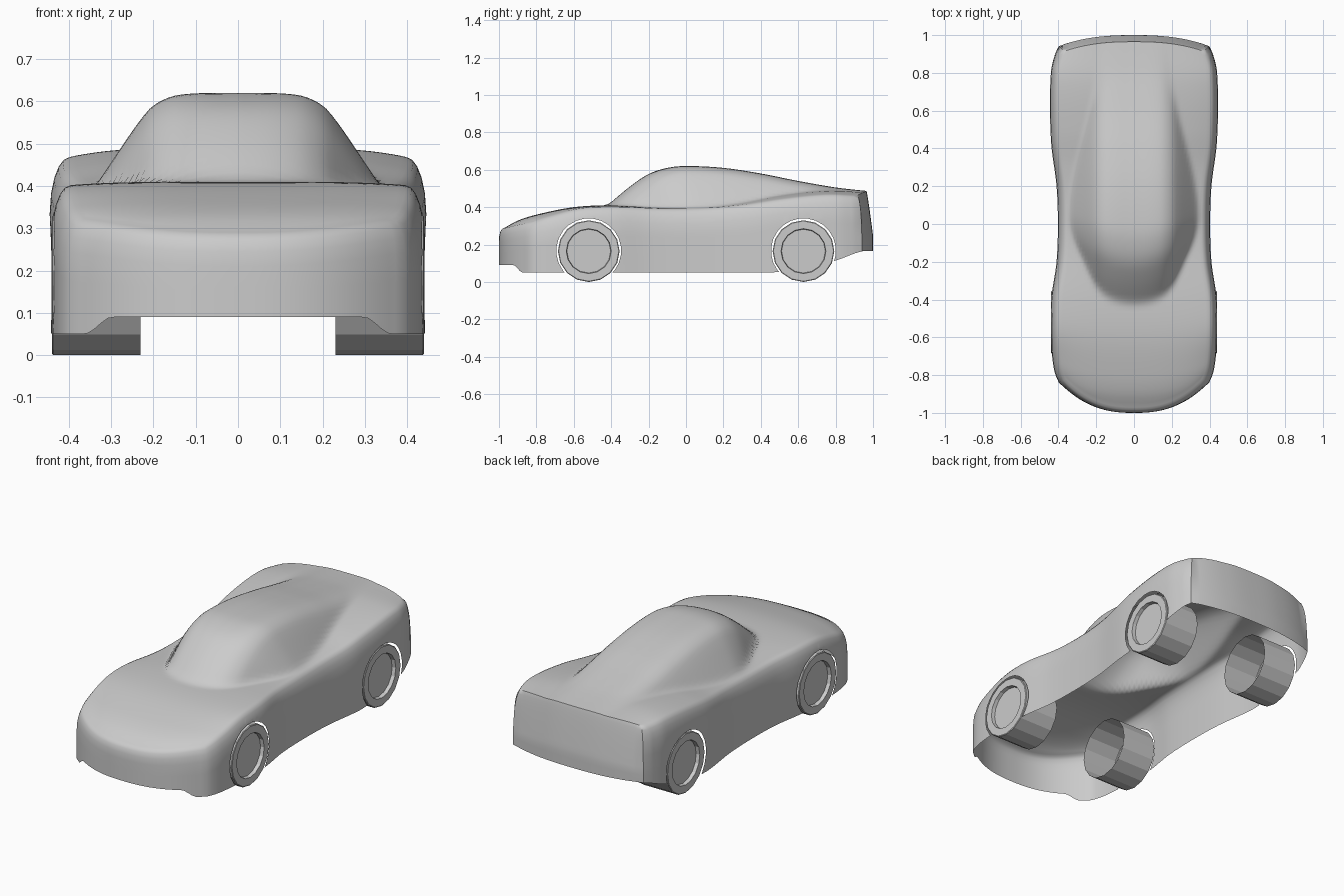
import bpy, bmesh, math
from mathutils import Vector

if "Cube" in bpy.data.objects:
    bpy.data.objects.remove(bpy.data.objects["Cube"])


def curve(pts, t):
    """Smooth curve through (t, value) points."""
    n = len(pts)
    if t <= pts[0][0]:
        return pts[0][1]
    if t >= pts[-1][0]:
        return pts[-1][1]
    k = max(i for i in range(n - 1) if pts[i][0] <= t)

    def slope(i):
        a, b = pts[max(i - 1, 0)], pts[min(i + 1, n - 1)]
        return (b[1] - a[1]) / (b[0] - a[0])
    (x0, y0), (x1, y1) = pts[k], pts[k + 1]
    h = x1 - x0
    s = (t - x0) / h
    return (y0 * (2*s**3 - 3*s*s + 1) + y1 * (3*s*s - 2*s**3)
            + h * slope(k) * (s**3 - 2*s*s + s) + h * slope(k + 1) * (s**3 - s*s))


def step(a, b, t):
    t = min(max((t - a) / (b - a), 0), 1)
    return t * t * (3 - 2 * t)


def smooth_max(a, b, k=0.02):
    h = max(k - abs(a - b), 0) / k
    return max(a, b) + h * h * k / 4


# Profiles: plan half-width, deck height, roof height, cabin side fall-off, lower edge
WIDTH = [(-.86, .385), (-.82, .407), (-.75, .427), (-.6, .44), (-.4, .438), (-.2, .41),
         (0, .403), (.2, .41), (.45, .44), (.8, .44), (.94, .405)]
DECK = [(-.97, .29), (-.9, .328), (-.8, .36), (-.6, .4), (-.4, .41), (-.1, .4),
        (.1, .405), (.3, .43), (.5, .465), (.75, .49), (.965, .482)]
ROOF = [(-.8, .1), (-.55, .3), (-.42, .41), (-.3, .51), (-.2, .577), (-.1, .61), (0, .62),
        (.2, .61), (.4, .58), (.6, .54), (.8, .505), (.965, .482)]
FALL = [(0, 0), (.14, .005), (.2, .03), (.235, .07), (.27, .12), (.31, .18),
        (.34, .225), (.45, .4)]
BOTTOM = [(.45, .05), (.55, .06), (.8, .115), (.93, .162), (1, .165)]
WHEEL_Y, WHEEL_R = (-.52, .628), .165


def top_point(u, c):
    """Upper body surface, with bowed nose and tail."""
    shift = .15 * (1 - step(-.97, -.4, c)) - .05 * step(.7, .965, c)
    y = c + shift * abs(u) ** 2.5
    x = u * (curve(WIDTH, c + shift) - .045)
    deck = curve(DECK, (c + y) / 2) - (.008 + .014 * step(0, .5, y)) * u ** 4
    bow = 1.47 * x * x * (1 - step(-.25, .25, y))
    cabin = curve(ROOF, y - bow) - curve(FALL, abs(x))
    return Vector((x, y, smooth_max(deck, cabin)))


def round_off(t):
    return math.sqrt(1 - (1 - t) ** 2) if t < 1 else 1


def outset(n, drop):
    """How far the wall stands out below the shoulder edge."""
    side = .045 * round_off(drop / .13)
    end = .03 * round_off(drop / .06) if n.y < 0 else .035 * min(1, drop / .24) ** .85
    return n.x ** 2 * side + n.y ** 2 * end


def lower_edge(x, y):
    if y < -.75:
        return .05 + .04 * (1 - step(.3, .365, abs(x)))
    return curve(BOTTOM, y)


def cut_arch(bm, cy, cz, r, sides=24):
    """Open a round wheel arch in both side walls."""
    mid = Vector((0, cy, cz))

    def flat(p):
        return Vector((0, p.y - cy, p.z - cz))
    normals = [Vector((0, math.cos(a), math.sin(a)))
               for a in (2 * math.pi * k / sides for k in range(sides))]
    for n in normals:
        faces = []
        for f in bm.faces:
            m = f.calc_center_median()
            if abs(m.x) < .3 or flat(m).length > r + .06 or flat(m).length < r - .06:
                continue
            if flat(m).normalized().dot(n) > math.cos(math.radians(24)):
                d = [flat(v.co).dot(n) - r for v in f.verts]
                if min(d) < 0 < max(d):
                    faces.append(f)
        geom = set(faces)
        for f in faces:
            geom.update(f.edges)
            geom.update(f.verts)
        if faces:
            bmesh.ops.bisect_plane(bm, geom=list(geom), dist=1e-5,
                                   plane_co=mid + n * r, plane_no=n)
    inside = []
    for f in bm.faces:
        m = f.calc_center_median()
        if abs(m.x) > .3 and all(flat(m).dot(n) < r for n in normals):
            inside.append(f)
    bmesh.ops.delete(bm, geom=inside, context='FACES')


def finish(bm, name, angle):
    me = bpy.data.meshes.new(name)
    bm.to_mesh(me)
    bm.free()
    ob = bpy.data.objects.new(name, me)
    bpy.context.collection.objects.link(ob)
    bpy.ops.object.select_all(action='DESELECT')
    ob.select_set(True)
    bpy.context.view_layer.objects.active = ob
    bpy.ops.object.shade_smooth_by_angle(angle=math.radians(angle))
    return ob


# Body shell: top surface
bm = bmesh.new()
M, N = 84, 48
grid = [[bm.verts.new(top_point(-1 + 2 * j / N, -.97 + 1.935 * i / M))
         for j in range(N + 1)] for i in range(M + 1)]
for i in range(M):
    for j in range(N):
        bm.faces.new((grid[i][j], grid[i][j+1], grid[i+1][j+1], grid[i+1][j]))

# Body shell: walls hanging from the rim
rim = (grid[0] + [grid[i][N] for i in range(1, M + 1)]
       + grid[M][N-1::-1] + [grid[i][0] for i in range(M - 1, 0, -1)])
count = len(rim)
columns = []
for k, v in enumerate(rim):
    t = rim[(k + 1) % count].co - rim[k - 1].co
    n = Vector((t.y, -t.x, 0)).normalized()
    foot = v.co + n * .04
    full = v.co.z - lower_edge(foot.x, foot.y)
    drops = [.006, .02, .045, .08, .13]
    drops += [.13 + (full - .13) * s / 8 for s in range(1, 9)]
    columns.append([v] + [bm.verts.new(v.co + n * outset(n, d) - Vector((0, 0, d)))
                          for d in drops])
for k in range(count):
    a, b = columns[k], columns[(k + 1) % count]
    for s in range(len(a) - 1):
        bm.faces.new((a[s], a[s+1], b[s+1], b[s]))
for cy in WHEEL_Y:
    cut_arch(bm, cy, WHEEL_R + .002, WHEEL_R + .007)
finish(bm, "car_body", 38)


# Wheels: hollow tyre with recessed hub disc, open on the inner side
def wheel(name, side, cy, sides=16):
    bm = bmesh.new()
    profile = [(.23, WHEEL_R), (.437, WHEEL_R), (.44, .161), (.44, .12), (.42, .117)]
    rings = []
    for x, r in profile:
        rings.append([bm.verts.new((side * x, cy + r * math.sin(2 * math.pi * k / sides),
                                    WHEEL_R - r * math.cos(2 * math.pi * k / sides)))
                      for k in range(sides)])
    for a, b in zip(rings, rings[1:]):
        for k in range(sides):
            m = (k + 1) % sides
            bm.faces.new((a[k], a[m], b[m], b[k]))
    bm.faces.new(rings[-1])
    bmesh.ops.recalc_face_normals(bm, faces=bm.faces[:])
    finish(bm, name, 15)


for label, cy in zip(("front", "rear"), WHEEL_Y):
    for hand, side in (("left", -1), ("right", 1)):
        wheel(f"{label}_{hand}_wheel", side, cy)
